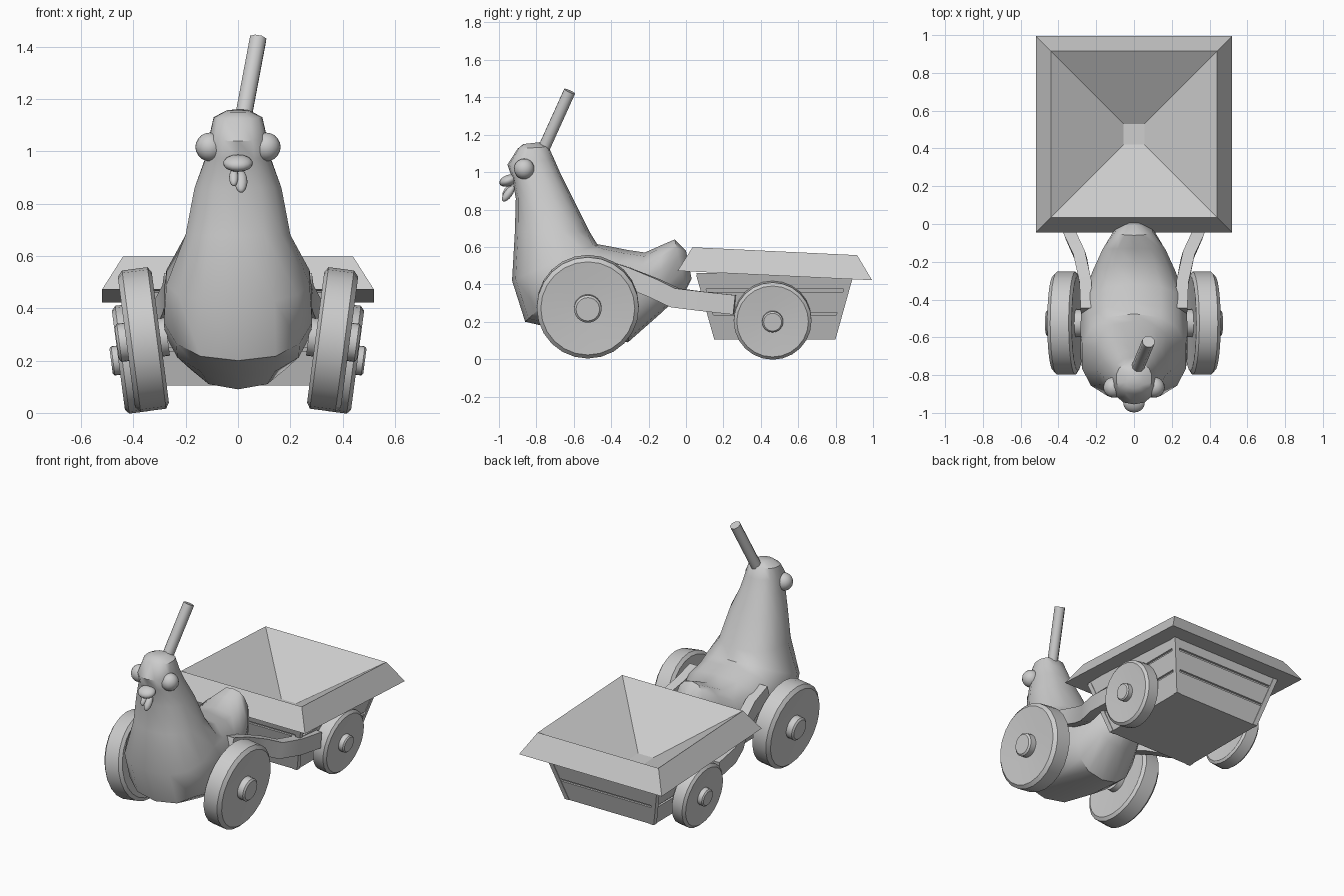
import bpy, bmesh
from math import sin, cos, pi, radians
from mathutils import Vector, Matrix

if "Cube" in bpy.data.objects:
    bpy.data.objects.remove(bpy.data.objects["Cube"])


def finish(name, bm, angle):
    bmesh.ops.recalc_face_normals(bm, faces=bm.faces)
    me = bpy.data.meshes.new(name)
    bm.to_mesh(me)
    bm.free()
    for p in me.polygons:
        p.use_smooth = angle > 0
    if angle > 0:
        me.set_sharp_from_angle(angle=radians(angle))
    ob = bpy.data.objects.new(name, me)
    bpy.context.collection.objects.link(ob)
    return ob


def loft(name, rings, angle=0, caps=(True, True)):
    """Skin a list of equal-length point rings."""
    bm = bmesh.new()
    vs = [[bm.verts.new(p) for p in r] for r in rings]
    n = len(vs[0])
    for a, b in zip(vs, vs[1:]):
        for i in range(n):
            j = (i + 1) % n
            bm.faces.new((a[i], a[j], b[j], b[i]))
    if caps[0]:
        bm.faces.new(vs[0])
    if caps[1]:
        bm.faces.new(vs[-1])
    return finish(name, bm, angle)


def ellipsoid(name, loc, scale, tilt=0):
    bm = bmesh.new()
    m = (Matrix.Translation(loc) @ Matrix.Rotation(radians(tilt), 4, 'X')
         @ Matrix.Diagonal((*scale, 1)))
    bmesh.ops.create_uvsphere(bm, u_segments=16, v_segments=10, radius=1, matrix=m)
    return finish(name, bm, 60)


def superpow(v, n=2.4):
    return (abs(v) ** (2 / n)) * (1 if v > 0 else -1)


# Bird body: rings fan from the head down the neck and round to the tail
# each row: front/under point (y, z), back/upper point (y, z), half width
body = [
    (-0.87, 1.15, -0.78, 1.16, 0.045),
    (-0.90, 1.125, -0.735, 1.135, 0.095),
    (-0.955, 1.04, -0.705, 1.07, 0.112),
    (-0.93, 0.97, -0.67, 0.99, 0.125),
    (-0.91, 0.86, -0.605, 0.86, 0.17),
    (-0.915, 0.68, -0.515, 0.68, 0.205),
    (-0.93, 0.42, -0.475, 0.615, 0.28),
    (-0.86, 0.20, -0.42, 0.605, 0.29),
    (-0.60, 0.14, -0.32, 0.585, 0.285),
    (-0.31, 0.09, -0.22, 0.57, 0.225),
    (-0.14, 0.24, -0.13, 0.61, 0.17),
    (0.00, 0.37, -0.06, 0.64, 0.10),
    (0.03, 0.43, 0.0, 0.58, 0.03),
]
N = 14
rings = []
for py, pz, qy, qz, w in body:
    p, q = Vector((0, py, pz)), Vector((0, qy, qz))
    c, h = (p + q) / 2, (p - q) / 2
    rings.append([c + h * superpow(cos(2 * pi * i / N))
                  + Vector((w * superpow(sin(2 * pi * i / N)), 0, 0)) for i in range(N)])
loft("bird_body", rings, 40)

# Beak, wattles and eyes
ellipsoid("beak", (0, -0.95, 0.955), (0.057, 0.05, 0.03), 20)
ellipsoid("wattle_long", (0.012, -0.95, 0.885), (0.024, 0.022, 0.05), -35)
ellipsoid("wattle_short", (-0.016, -0.955, 0.9), (0.018, 0.018, 0.038), -35)
for s, side in ((1, "right"), (-1, "left")):
    ellipsoid(side + "_eye", (s * 0.108, -0.865, 1.017), (0.055, 0.055, 0.055))

# Leaning stick on the head
a, b = Vector((0.005, -0.795, 1.05)), Vector((0.077, -0.622, 1.432))
rot = (b - a).to_track_quat('Z', 'Y')
loft("head_stick", [[e + rot @ Vector((0.034 * cos(i * pi / 4), 0.034 * sin(i * pi / 4), 0))
                     for i in range(8)] for e in (a, b)], 50)


# Cambered wheels: (axial, radius) profile turned round the axle
def wheel(name, s, center, radius, tilt=7.5, n=24):
    t = radians(tilt)
    axis = Vector((s * cos(t), 0, -sin(t)))
    up, fwd = Vector((s * sin(t), 0, cos(t))), Vector((0, 1, 0))

    def turned(part, profile, angle):
        loft(part, [[Vector(center) + axis * x * radius
                     + (up * cos(2 * pi * i / n) + fwd * sin(2 * pi * i / n)) * r * radius
                     for i in range(n)] for x, r in profile], angle)

    turned(name, [(-0.2, 0.2), (-0.24, 0.92), (-0.19, 1), (0.17, 1), (0.24, 0.92),
                  (0.19, 0.2)], 30)
    turned(name + "_hub", [(-0.34, 0.27), (0.34, 0.27), (0.375, 0.23)], 30)


for s, side in ((1, "right"), (-1, "left")):
    wheel(side + "_front_wheel", s, (s * 0.362, -0.525, 0.28), 0.273)
    wheel(side + "_cart_wheel", s, (s * 0.408, 0.463, 0.208), 0.208)

# Curved shafts from the body to the cart
path = [(0.25, -0.46, 0.485), (0.255, -0.32, 0.44), (0.285, -0.17, 0.38),
        (0.335, -0.06, 0.328), (0.38, 0.08, 0.31), (0.395, 0.26, 0.29)]
for s, side in ((1, "right"), (-1, "left")):
    pts = [Vector((s * x, y, z)) for x, y, z in path]
    rings = []
    for i, p in enumerate(pts):
        d = pts[min(i + 1, len(pts) - 1)] - pts[max(i - 1, 0)]
        across = d.cross(Vector((0, 0, 1))).normalized() * 0.032
        up = across.cross(d).normalized() * 0.052
        rings.append([p + across + up, p - across + up, p - across - up, p + across - up])
    loft(side + "_shaft", rings, 30)


# Cart: square rings from a (half size, z) profile
def square(h, z, slope=0.0):
    return [(x * h, 0.475 + y * h, z - slope * y * h)
            for x, y in ((-1, -1), (1, -1), (1, 1), (-1, 1))]


def side_at(z):
    return 0.32 + (z - 0.105) * 0.28


profile = []
for lo, hi in ((0.105, 0.235), (0.25, 0.36), (0.375, 0.46)):
    profile += [(side_at(lo) - 0.014, lo), (side_at(lo), lo),
                (side_at(hi), hi), (side_at(hi) - 0.014, hi)]
loft("cart_box", [square(h, z) for h, z in profile], caps=(True, False))

# Thin posts on the cart corners
for sx in (-1, 1):
    for sy in (-1, 1):
        rings = []
        for z in (0.105, 0.45):
            h = side_at(z) - 0.012
            cx, cy = sx * h, 0.475 + sy * h
            rings.append([(cx + i * 0.016, cy + j * 0.016, z)
                          for i, j in ((-1, -1), (1, -1), (1, 1), (-1, 1))])
        loft("cart_corner_post", rings)

# Sloping rim and funnel-shaped inside
loft("cart_rim", [square(h, z, 0.048) for h, z in
                  ((0.39, 0.447), (0.52, 0.447), (0.44, 0.577), (0.055, 0.33))],
     caps=(False, True))
